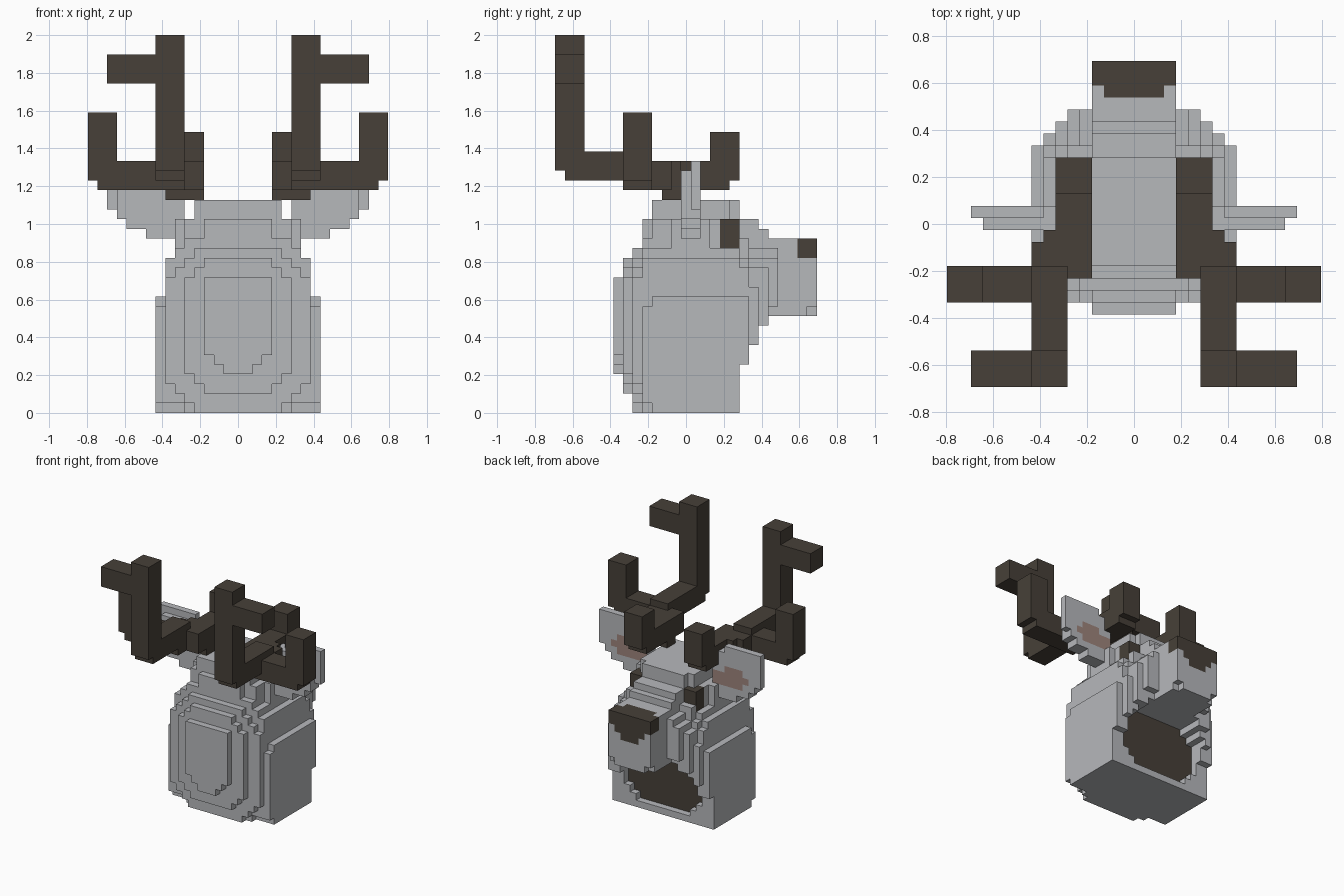
import bpy, bmesh, math

if "Cube" in bpy.data.objects:
    bpy.data.objects.remove(bpy.data.objects["Cube"], do_unlink=True)

V = 2 / 39  # size of one block


def material(name, rgb):
    m = bpy.data.materials.new(name)
    m.use_nodes = True
    m.diffuse_color = (*rgb, 1)
    m.node_tree.nodes["Principled BSDF"].inputs["Base Color"].default_value = (*rgb, 1)
    return m


GREY = material("light grey fur", (0.47, 0.48, 0.50))
DARK = material("dark brown", (0.063, 0.051, 0.040))
PINK = material("dusty pink", (0.34, 0.23, 0.20))


def box(x0, x1, y0, y1, z0, z1):
    """Cells inside a box whose edges are given in block units."""
    return {(x, y, z)
            for x in range(math.ceil(x0), math.floor(x1) + 1)
            for y in range(math.ceil(y0), math.floor(y1) + 1)
            for z in range(z0, z1)}


def slab(w, y0, y1, z0, z1, r=0):
    """Box centred on x = 0 with half width w and corners stepped by r cells."""
    return {(x, y, z) for x, y, z in box(-w, w, y0, y1, z0, z1)
            if math.floor(w) - abs(x) + min(z - z0, z1 - 1 - z) >= r}


def mirrored(cells):
    return {(-x, y, z) for x, y, z in cells}


# Skull with side plates
head = slab(8.5, -3.5, 5.5, 0, 12) | slab(8.5, -4.5, 5.5, 1, 11)
head |= slab(7.5, -4.5, 5.5, 0, 18, 2) | slab(7.5, -4.5, 6.5, 5, 17, 2)

# Back of the head narrows in layers
for k in range(3):
    head |= slab(7.5 - 2 * k, -5.5 - k, 0.5, 2 * k, (17, 16, 14)[k], 3 if k == 0 else 2)
head |= slab(3.5, -7.5, 0.5, 6, 14)

# Cheeks step forward and inward
for k in range(4):
    head |= slab(8.5 - k, 0.5, 6.5 + k, 5 + 2 * k, 12 + 3 * k // 2)
head |= slab(4.5, 0.5, 9.5, 11, 17)

# Forehead terraces
head |= slab(5.5, -4.5, 6.5, 16, 18) | slab(5.5, -3.5, 5.5, 18, 20)
head |= slab(6.5, -1.5, 2.5, 17, 20) | slab(4.5, -3.5, 4.5, 18, 22)
head |= slab(3.5, -3.5, 5.5, 18, 22)
for k in range(2):
    head |= slab(3.5, -4.5, 8.5 - k, 16, 19 + k)

# Muzzle
head |= slab(3.5, 4.5, 12.5, 10, 18) | slab(3.5, 4.5, 13.5, 10, 18, 1)

# Arched opening below the muzzle
opening = slab(6.5, 4.5, 10.5, 1, 10, 2)
head -= opening

# Nose and eyes
nose = slab(3.5, 11.5, 13.5, 16, 18) | slab(2.5, 10.5, 13.5, 17, 18)
for k in range(2):
    nose |= slab(2.5 - k, 12.5, 13.5, 15 - k, 18)
eye = box(3.5, 5.5, 3.5, 5.5, 17, 20)

# Ear: small back layer and larger front layer
ear = box(5.5, 12.5, -0.5, 1.5, 20, 25) | box(5.5, 13.5, 0.5, 1.5, 21, 25)
ear |= box(5.5, 9.5, -0.5, 1.5, 18, 19) | box(5.5, 11.5, -0.5, 1.5, 19, 20)
ear |= box(7.5, 13.5, 0.5, 1.5, 25, 26)

# Antler: base and beam, front tine, side arm and tine, rear arm and post
antler = box(3.5, 7.5, -2.5, -0.5, 22, 23) | box(3.5, 6.5, -4.5, 4.5, 23, 26)
antler |= box(3.5, 7.5, -4.5, -0.5, 23, 26) | box(3.5, 8.5, -4.5, -1.5, 23, 26)
antler |= box(3.5, 6.5, 2.5, 5.5, 24, 29)
antler |= box(5.5, 14.5, -6.5, -3.5, 23, 26) | box(12.5, 15.5, -6.5, -3.5, 24, 31)
antler |= box(5.5, 8.5, -12.5, -3.5, 24, 27) | box(5.5, 8.5, -13.5, -10.5, 25, 39)
antler |= box(5.5, 13.5, -13.5, -10.5, 34, 37)


def head_colour(c, n):
    """The wall at the back of the opening is dark."""
    x, y, z = c
    return 1 if n == (0, 1, 0) and (x, y + 1, z) in opening else 0


def ear_colour(c, n):
    """Pink patch on the face side of the ear."""
    x, y, z = abs(c[0]), c[1], c[2]
    patch = (x <= 10 and 20 <= z < 22) or (8 <= x <= 10 and z == 22) or (x == 11 and z == 21)
    return 1 if n == (0, 1, 0) and y == 1 and patch else 0


def plain(c, n):
    return 0


PARTS = [
    ("head", head, [GREY, DARK], head_colour),
    ("left_ear", ear, [GREY, PINK], ear_colour),
    ("right_ear", mirrored(ear), [GREY, PINK], ear_colour),
    ("nose", nose, [DARK], plain),
    ("left_eye", eye, [DARK], plain),
    ("right_eye", mirrored(eye), [DARK], plain),
    ("left_antler", antler, [DARK], plain),
    ("right_antler", mirrored(antler), [DARK], plain),
]

# Later parts take over shared cells
owner = {c: name for name, cells, _, _ in PARTS for c in cells}


def build(name, mats, colour):
    """Make a mesh from the exposed sides of a part's cells."""
    bm = bmesh.new()
    verts = {}

    def vert(p):
        if p not in verts:
            verts[p] = bm.verts.new(((p[0] - 0.5) * V, (p[1] - 0.5) * V, p[2] * V))
        return verts[p]

    for c in sorted(k for k, o in owner.items() if o == name):
        for axis in range(3):
            for side in (0, 1):
                n = tuple((2 * side - 1) if i == axis else 0 for i in range(3))
                if tuple(a + b for a, b in zip(c, n)) in owner:
                    continue
                u, w = (axis + 1) % 3, (axis + 2) % 3
                loop = []
                for du, dw in ((0, 0), (1, 0), (1, 1), (0, 1)):
                    p = list(c)
                    p[axis] += side
                    p[u] += du
                    p[w] += dw
                    loop.append(vert(tuple(p)))
                f = bm.faces.new(loop if side else loop[::-1])
                f.material_index = colour(c, n)
    bmesh.ops.dissolve_limit(bm, angle_limit=0.01, verts=bm.verts[:], edges=bm.edges[:],
                             delimit={'MATERIAL'})
    mesh = bpy.data.meshes.new(name)
    bm.to_mesh(mesh)
    bm.free()
    for m in mats:
        mesh.materials.append(m)
    bpy.context.collection.objects.link(bpy.data.objects.new(name, mesh))


for name, _, mats, colour in PARTS:
    build(name, mats, colour)
